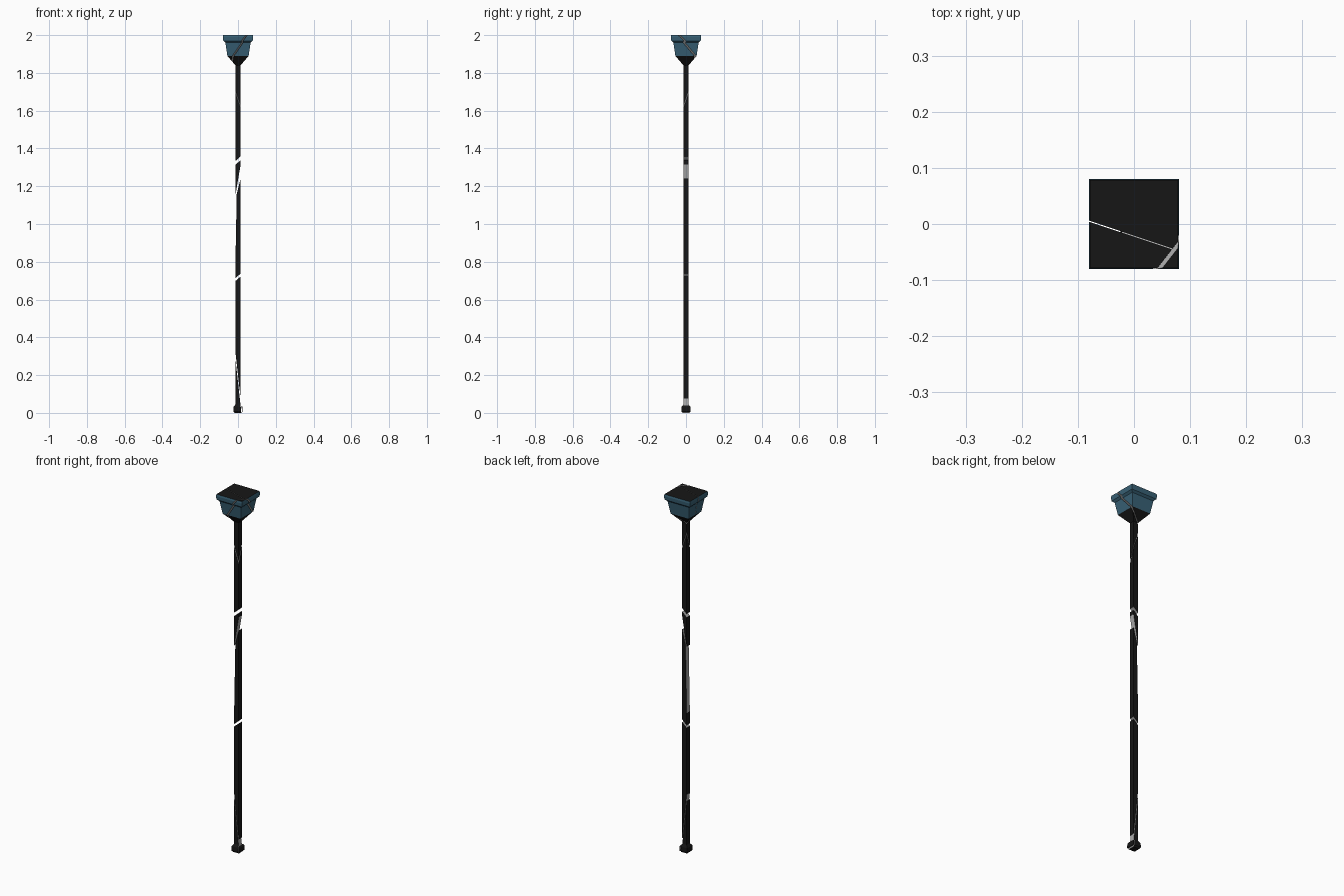
import bpy, bmesh
from mathutils import Vector

if "Cube" in bpy.data.objects:
    bpy.data.objects.remove(bpy.data.objects["Cube"])


def material(name, color):
    m = bpy.data.materials.new(name)
    m.diffuse_color = (*color, 1)
    m.use_nodes = True
    m.node_tree.nodes["Principled BSDF"].inputs["Base Color"].default_value = m.diffuse_color
    return m


MATS = [material("black_metal", (0.008, 0.008, 0.008)),
        material("blue_metal", (0.04, 0.12, 0.18)),
        material("broken_face", (0.4, 0.4, 0.4))]
BLACK, BLUE, BROKEN = range(3)

# Square profile of the whole staff: half width, height, material of the band above
PROFILE = [(0.018, 0.0, BLACK), (0.024, 0.008, BLACK), (0.023, 0.032, BLACK),
           (0.014, 0.045, BLACK), (0.014, 1.84, BLACK), (0.056, 1.89, BLUE),
           (0.067, 1.96, BLUE), (0.078, 1.97, BLUE), (0.08, 1.99, BLUE), (0.078, 2.0, BLACK)]


def build_staff():
    bm = bmesh.new()
    rings = [[bm.verts.new((sx * r, sy * r, z))
              for sx, sy in ((-1, -1), (1, -1), (1, 1), (-1, 1))]
             for r, z, _ in PROFILE]
    for (low, high), (_, _, mat) in zip(zip(rings, rings[1:]), PROFILE):
        for i in range(4):
            j = (i + 1) % 4
            f = bm.faces.new((low[i], low[j], high[j], high[i]))
            f.material_index = mat
    bm.faces.new(rings[0][::-1])
    bm.faces.new(rings[-1])
    return bm


def clip(bm, point, normal):
    """Copy of bm keeping the side the normal points to, with the break capped."""
    out = bm.copy()
    bmesh.ops.bisect_plane(out, geom=out.verts[:] + out.edges[:] + out.faces[:],
                           plane_co=point, plane_no=normal, clear_inner=True)
    border = [e for e in out.edges if e.is_boundary]
    if border:
        for f in bmesh.ops.holes_fill(out, edges=border, sides=0)["faces"]:
            f.material_index = BROKEN
    return out


def slope(left, right, dy=0.0):
    """Break plane from its heights at the left and right shaft edges (x = -/+0.014)."""
    a = (right - left) / 0.028
    return Vector((0, 0, (left + right) / 2)), Vector((-a, -dy, 1)).normalized()


def finish(name, bm):
    bmesh.ops.recalc_face_normals(bm, faces=bm.faces[:])
    me = bpy.data.meshes.new(name)
    bm.to_mesh(me)
    bm.free()
    for m in MATS:
        me.materials.append(m)
    bpy.context.collection.objects.link(bpy.data.objects.new(name, me))


rest = build_staff()

# Head: slanted break frees the front right corner, a second one halves the rest
corner = Vector((0.045, -0.08, 2.0))
n = Vector((-0.0054, 0.0042, 0.0044)).normalized()
head = clip(rest, corner + n * 0.003, n)
rest = clip(rest, corner - n * 0.003, -n)
split = Vector((-0.08, 0.005, 2.0))
n = Vector((0.05, 0.15, 0.0)).normalized()
finish("head_back", clip(head, split + n * 0.001, n))
finish("head_front", clip(head, split - n * 0.001, -n))

# Shaft breaks from top to bottom: lower face of upper piece, upper face of lower piece
breaks = [
    ("shaft_top", slope(1.748, 1.668, 2.86), slope(1.733, 1.653, 2.86)),
    ("shaft_upper", slope(1.333, 1.358), slope(1.313, 1.338)),
    ("shaft_splinter", slope(1.15, 1.315), slope(1.13, 1.24)),
    ("shaft_middle", slope(0.712, 0.738), slope(0.698, 0.722)),
    ("shaft_lower", slope(0.325, 0.075), slope(0.29, 0.035)),
]
for name, (up_p, up_n), (lo_p, lo_n) in breaks:
    piece = clip(rest, up_p, up_n)
    rest = clip(rest, lo_p, -lo_n)
    if name == "shaft_middle":
        # Long chip missing along the left edge
        piece = clip(piece, Vector((-0.014, 0, 0.78)), Vector((0.36, 0, -0.007)).normalized())
    finish(name, piece)
finish("foot", rest)
